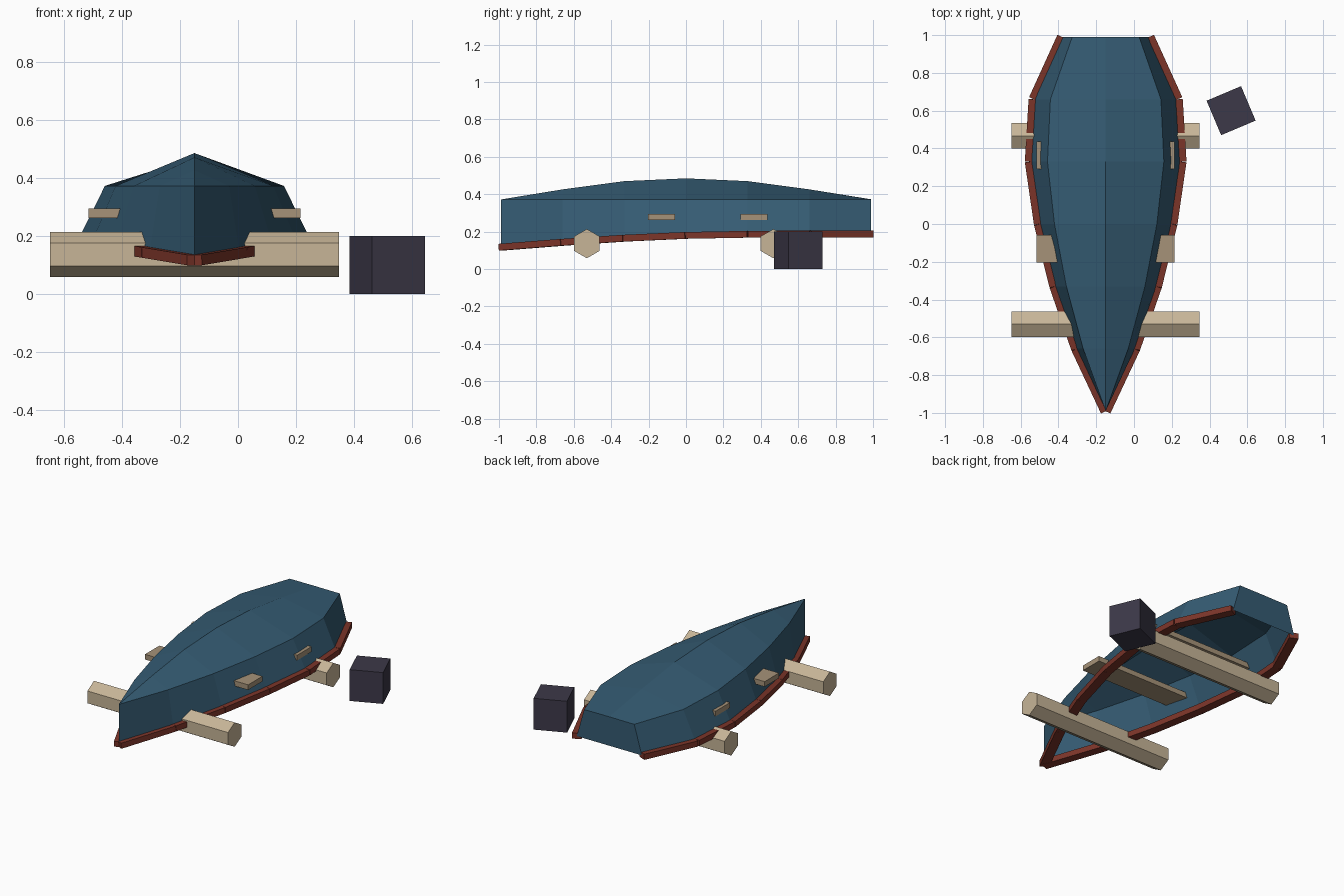
import bpy, bmesh, math
from mathutils import Vector

if "Cube" in bpy.data.objects:
    bpy.data.objects.remove(bpy.data.objects["Cube"])

CX = -0.15  # boat centreline


def mat(name, rgb):
    m = bpy.data.materials.new(name)
    m.diffuse_color = (*rgb, 1)
    m.use_nodes = True
    m.node_tree.nodes["Principled BSDF"].inputs["Base Color"].default_value = m.diffuse_color
    return m


BLUE = mat("hull_blue", (0.035, 0.105, 0.17))
RED = mat("rim_red", (0.2, 0.035, 0.022))
LOG = mat("log_wood", (0.57, 0.46, 0.31))
PLANK = mat("plank_wood", (0.38, 0.29, 0.19))
DARK = mat("crate_dark", (0.045, 0.04, 0.065))


def finish(name, bm, material):
    me = bpy.data.meshes.new(name)
    bm.to_mesh(me)
    bm.free()
    me.materials.append(material)
    ob = bpy.data.objects.new(name, me)
    bpy.context.collection.objects.link(ob)
    return ob


def box(name, size, loc, material, rot=0):
    bm = bmesh.new()
    bmesh.ops.create_cube(bm, size=1)
    bmesh.ops.scale(bm, vec=size, verts=bm.verts)
    ob = finish(name, bm, material)
    ob.location = loc
    ob.rotation_euler.z = rot
    return ob


# stations from bow to stern: y, gunwale half width, gunwale z, keel z
ys = [-0.99 + 0.33 * i for i in range(7)]
half = [0.0, 0.155, 0.27, 0.352, 0.4, 0.38, 0.23]
rim_z = [0.117, 0.143, 0.165, 0.18, 0.186, 0.188, 0.188]
keel_z = [0.372, 0.426, 0.47, 0.485, 0.47, 0.426, 0.373]
CHINE = 0.372

# upturned hull: gunwale, chine, keel, chine, gunwale
bm = bmesh.new()
rows = []
for y, w, gz, kz in zip(ys, half, rim_z, keel_z):
    c = w * 0.77
    rows.append([bm.verts.new((CX + x, y, z)) for x, z in
                 ((-w, gz), (-c, CHINE), (0, kz), (c, CHINE), (w, gz))])
for a, b in zip(rows, rows[1:]):
    for i in range(4):
        bm.faces.new((a[i], a[i + 1], b[i + 1], b[i]))
bm.faces.new(rows[-1])  # flat transom
bmesh.ops.remove_doubles(bm, verts=bm.verts, dist=0.0015)
bmesh.ops.recalc_face_normals(bm, faces=bm.faces)
finish("hull", bm, BLUE)

# rim strips, one straight piece per hull section and side
for side, tag in ((-1, "left"), (1, "right")):
    pts = [Vector((CX + side * w, y, z)) for y, w, z in zip(ys, half, rim_z)]
    for i, (p, q) in enumerate(zip(pts, pts[1:])):
        ob = box(f"rim_{tag}_{i + 1}", (0.056, (q - p).length, 0.036), (p + q) / 2, RED)
        ob.rotation_euler = (q - p).to_track_quat('Y', 'Z').to_euler()

# seat planks poking through the hull
for name, y in (("front_seat", -0.132), ("rear_seat", 0.363)):
    box(name, (0.73, 0.145, 0.033), (CX, y, 0.278), PLANK)

# hexagonal support logs
for name, y in (("front_log", -0.53), ("rear_log", 0.467)):
    bm = bmesh.new()
    bmesh.ops.create_cone(bm, cap_ends=True, segments=6, radius1=0.078, radius2=0.078, depth=0.995)
    top = max(bm.verts, key=lambda v: v.co.x)
    point_on_x = abs(top.co.x - 0.078) < 1e-4
    ob = finish(name, bm, LOG)
    ob.rotation_euler = (0, math.pi / 2, 0)
    if not point_on_x:  # keep a corner pointing up
        for v in ob.data.vertices:
            v.co.x, v.co.y = v.co.y, -v.co.x
    ob.location = (CX, y, 0.136)

# crate beside the boat
box("crate", (0.198, 0.198, 0.2), (0.514, 0.6, 0.1), DARK, 0.4)
